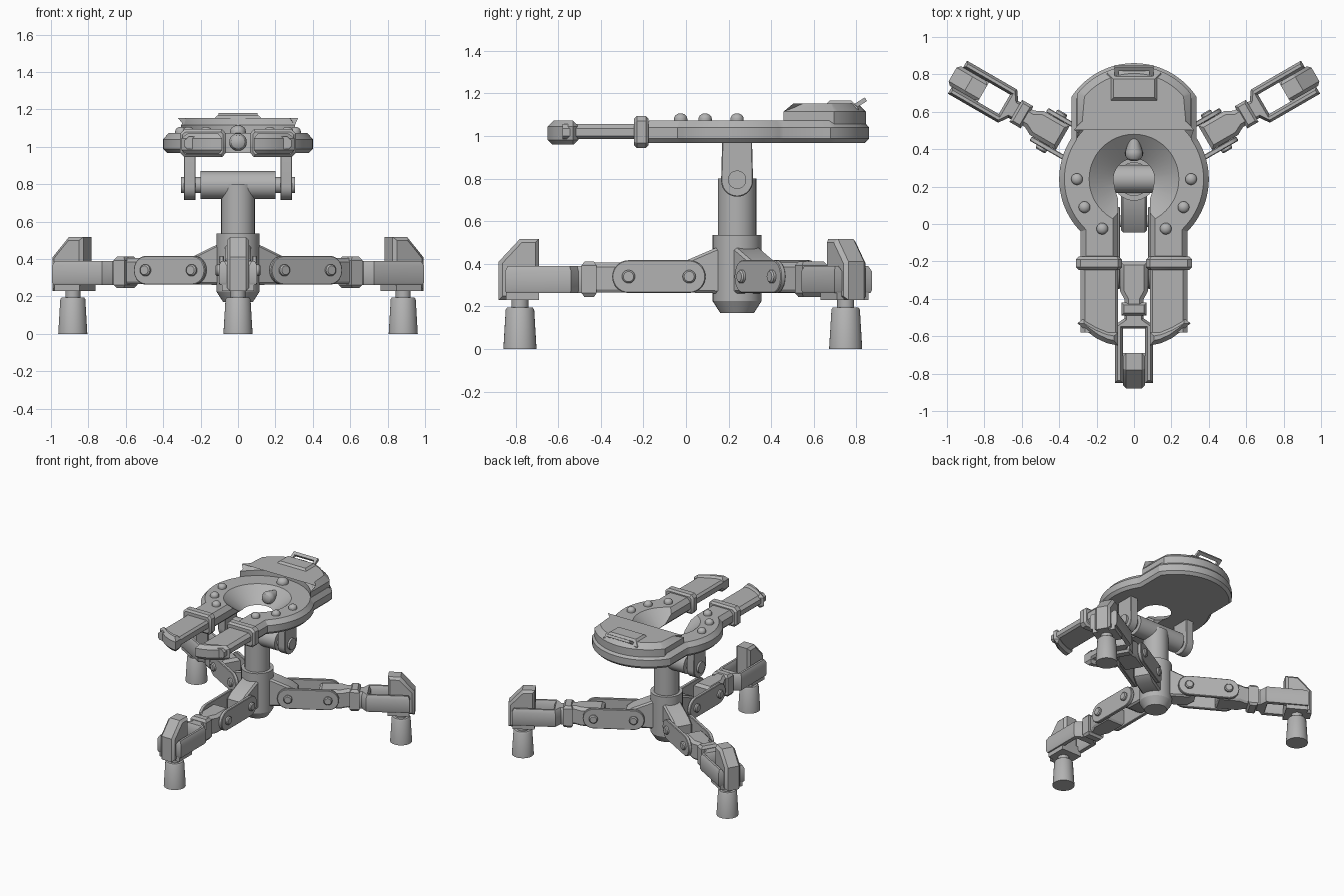
import bpy, bmesh, math
from mathutils import Matrix, Vector

if "Cube" in bpy.data.objects:
    bpy.data.objects.remove(bpy.data.objects["Cube"])

GREY = bpy.data.materials.new("plain_grey")
GREY.diffuse_color = (0.45, 0.45, 0.45, 1)
GREY.use_nodes = True
GREY.node_tree.nodes["Principled BSDF"].inputs["Base Color"].default_value = GREY.diffuse_color
I = Matrix.Identity(4)
T = lambda x, y, z: Matrix.Translation((x, y, z))
R = lambda deg, axis: Matrix.Rotation(math.radians(deg), 4, axis)
SIDE = R(90, 'X')                      # profile (x, z) extruded along y
CROSS = Matrix(((0, 0, 1, 0), (1, 0, 0, 0), (0, 1, 0, 0), (0, 0, 0, 1)))  # profile (y, z) along x
CY = 0.24                              # y of the column


def arc(cx, cy, r, a0, a1, n):
    return [(cx + r * math.cos(math.radians(a0 + (a1 - a0) * i / n)),
             cy + r * math.sin(math.radians(a0 + (a1 - a0) * i / n))) for i in range(n + 1)]


def rect(x0, x1, y0, y1):
    return [(x0, y0), (x1, y0), (x1, y1), (x0, y1)]


def mirrored(half):
    return half + [(-x, y) for x, y in reversed(half) if abs(x) > 1e-5]


def inset(pts, d):
    """Move a closed counter-clockwise outline inward by d."""
    out, n = [], len(pts)
    for i in range(n):
        p = Vector(pts[i])
        a = (p - Vector(pts[i - 1])).normalized()
        b = (Vector(pts[(i + 1) % n]) - p).normalized()
        na, nb = Vector((-a.y, a.x)), Vector((-b.y, b.x))
        out.append(p + (na + nb) * (d / max(1 + na.dot(nb), 0.3)))
    return out


def smooth(me):
    me.shade_smooth()
    me.set_sharp_from_angle(angle=math.radians(32))


def stack(name, outline, layers, m=I):
    """Solid through a stack of (height, inset) copies of one outline."""
    area = sum(outline[i - 1][0] * outline[i][1] - outline[i][0] * outline[i - 1][1]
               for i in range(len(outline)))
    if area < 0:
        outline = outline[::-1]
    bm = bmesh.new()
    rings = [[bm.verts.new((p[0], p[1], z)) for p in inset(outline, d)] for z, d in layers]
    n = len(outline)
    for lo, hi in zip(rings, rings[1:]):
        for i in range(n):
            bm.faces.new((lo[i - 1], lo[i], hi[i], hi[i - 1]))
    bm.faces.new(rings[0][::-1])
    bm.faces.new(rings[-1])
    bm.transform(m)
    bmesh.ops.recalc_face_normals(bm, faces=bm.faces)
    me = bpy.data.meshes.new(name)
    bm.to_mesh(me)
    bm.free()
    me.materials.append(GREY)
    smooth(me)
    ob = bpy.data.objects.new(name, me)
    bpy.context.collection.objects.link(ob)
    return ob


def lathe(name, rings, m=I, n=32):
    """Round part from (height, radius) rings."""
    big = max(r for z, r in rings)
    return stack(name, arc(0, 0, big, 0, 360 - 360 / n, n - 1), [(z, big - r) for z, r in rings], m)


def chamfer(a, b, c):
    return [(a, c), (a + c, 0), (b - c, 0), (b, c)]


# central column and hub
lathe("hub", [(0.17, 0.08), (0.225, 0.115), (0.535, 0.115)], T(0, CY, 0))
lathe("column", [(0.5, 0.09), (0.8, 0.09)], T(0, CY, 0))
lathe("cross_tube", [(-0.2, 0.075), (0.2, 0.075)], T(0, CY, 0.795) @ CROSS)
lathe("pivot_pin", [(-0.305, 0.043), (0.305, 0.043)], T(0, CY, 0.795) @ CROSS)
ear = arc(CY, 0.79, 0.075, 180, 360, 14) + [(0.31, 0.985), (0.17, 0.985)]
for s in (-1, 1):
    stack("pivot_ear", ear, chamfer(-0.032, 0.032, 0.004), T(s * 0.258, 0, 0) @ CROSS)

# round top plate with a head lobe at the back and a front slot
half = [(0.085, 0.22), (0.085, -0.2), (0.285, -0.2)]
half += arc(0, CY, 0.4, -44.6, 33.1, 22)
half += arc(0, 0.46, 0.4, 33.1, 90, 14)
body = stack("top_plate", mirrored(half), [(0.967, 0.02), (0.988, 0), (1.04, 0), (1.073, 0.028)])
cutter = lathe("bowl_cutter", [(0.93, 0.11), (0.967, 0.11), (1.073, 0.24), (1.12, 0.24)], T(0, CY, 0), 48)
mod = body.modifiers.new("bowl", 'BOOLEAN')
mod.object, mod.operation, mod.solver = cutter, 'DIFFERENCE', 'EXACT'
bpy.context.view_layer.update()
cut = bpy.data.meshes.new_from_object(body.evaluated_get(bpy.context.evaluated_depsgraph_get()))
body.modifiers.clear()
body.data = cut
smooth(cut)
bpy.data.objects.remove(cutter)

# raised crescent at the back with a centre block and a pull handle
half = arc(0, CY, 0.375, 90, 35.6, 14) + arc(0, 0.46, 0.385, 37.6, 90, 14)
half = half[:-1] + [(0, 0.845)]
crescent = half + [(-x, y) for x, y in half[-2:0:-1]]
stack("back_crescent", crescent, [(1.05, 0), (1.115, 0), (1.153, 0.04)])
stack("handle_block", rect(-0.145, 0.145, 0.64, 0.81), [(1.06, 0), (1.13, 0), (1.168, 0.035)])
hm = T(0, 0.74, 1.105) @ R(32, 'X')
for s in (-1, 1):
    stack("handle_side", rect(s * 0.105, s * 0.083, 0, 0.125), [(-0.008, 0), (0.012, 0)], hm)
stack("handle_bar", rect(-0.105, 0.105, 0.1, 0.125), [(-0.008, 0), (0.012, 0)], hm)

# domed studs and the nozzle on the bowl wall
studs = [(0, 0.55, 0.042)]
for s in (-1, 1):
    studs += [(s * 0.305, 0.24, 0.031), (s * 0.265, 0.09, 0.031), (s * 0.17, -0.025, 0.031)]
for x, y, r in studs:
    lathe("stud", [(-0.01, r), (0.012, r)] +
          [(0.012 + 0.8 * r * math.sin(a), r * math.cos(a)) for a in (0.3, 0.6, 0.9, 1.2, 1.45)],
          T(x, y, 1.07), 20)
lathe("nozzle", [(-0.02, 0.028), (0.03, 0.03), (0.085, 0.047), (0.105, 0.047), (0.123, 0.036), (0.132, 0.018)],
      T(0, 0.47, 1.025) @ R(90, 'X'), 20)

# two front prongs with collars and curved tips
for s in (-1, 1):
    stack("prong_collar", [(s * x, z) for x, z in [(0.085, 0.944), (0.285, 0.944), (0.31, 0.968), (0.31, 1.07),
          (0.285, 1.094), (0.085, 1.094), (0.065, 1.07), (0.065, 0.968)]],
          chamfer(0.175, 0.245, 0.014), SIDE)
    stack("prong", [(s * x, z) for x, z in [(0.1, 0.987), (0.27, 0.987), (0.285, 1.0), (0.285, 1.035),
          (0.262, 1.056), (0.1, 1.056), (0.085, 1.04), (0.085, 1.0)]],
          [(0.2, 0), (0.58, 0)], SIDE)
    tip = [(0.085, -0.58), (0.085, -0.65), (0.145, -0.637), (0.2, -0.612), (0.255, -0.572), (0.303, -0.53),
           (0.268, -0.505), (0.2, -0.545), (0.14, -0.57)]
    stack("prong_tip", [(s * x, y) for x, y in tip],
          [(0.96, 0.018), (0.982, 0), (1.045, 0), (1.072, 0.022)])

# three identical legs, local x pointing outward
for angle in (-90, 30, 150):
    L = T(0, CY, 0) @ R(angle, 'Z')
    LS = L @ SIDE
    stack("hub_lug", [(0.05, 0.26), (0.23, 0.265), (0.285, 0.3), (0.285, 0.38), (0.24, 0.415),
                      (0.1, 0.475), (0.05, 0.475)], chamfer(-0.07, 0.07, 0.012), LS)
    link = arc(0.225, 0.34, 0.077, 90, 270, 14) + arc(0.51, 0.34, 0.077, -90, 90, 14)
    for s in (-1, 1):
        stack("leg_link", link, chamfer(-0.013, 0.013, 0.004), L @ T(0, s * 0.088, 0) @ SIDE)
    for r in (0.225, 0.51):
        lathe("link_pin", [(-0.12, 0.024), (-0.113, 0.031), (0.113, 0.031), (0.12, 0.024)],
              L @ T(r, 0, 0.34) @ SIDE, 20)
    stack("leg_knuckle", [(0.44, -0.074), (0.6, -0.074), (0.645, -0.05), (0.69, -0.05), (0.69, 0.05),
                          (0.645, 0.05), (0.6, 0.074), (0.44, 0.074)],
          [(0.265, 0.01), (0.28, 0), (0.385, 0), (0.405, 0.02)], L)
    stack("leg_collar", [(0.66, -0.068), (0.73, -0.068), (0.73, 0.068), (0.66, 0.068)],
          [(0.245, 0.012), (0.262, 0), (0.393, 0), (0.412, 0.014)], L)
    # fork: shoulder and two side bars
    fork = [(0.7, -0.052), (0.745, -0.052), (0.78, -0.102), (1.09, -0.102), (1.09, -0.06), (0.8, -0.06)]
    stack("leg_fork", fork + [(x, -y) for x, y in reversed(fork)],
          [(0.262, 0.006), (0.275, 0), (0.365, 0), (0.39, 0.013)], L)
    # foot mount with fin, then neck and tapered foot
    stack("foot_mount", rect(0.93, 1.085, -0.085, 0.085), [(0.23, 0), (0.3, 0)], L)
    stack("foot_fin", [(0.93, 0.23), (1.12, 0.23), (1.12, 0.41), (1.02, 0.517), (0.93, 0.517)],
          chamfer(-0.06, 0.06, 0.018), LS)
    lathe("foot_neck", [(0.17, 0.04), (0.24, 0.04)], L @ T(1.02, 0, 0), 24)
    lathe("foot", [(0, 0.078), (0.185, 0.067), (0.195, 0.06)], L @ T(1.02, 0, 0))
